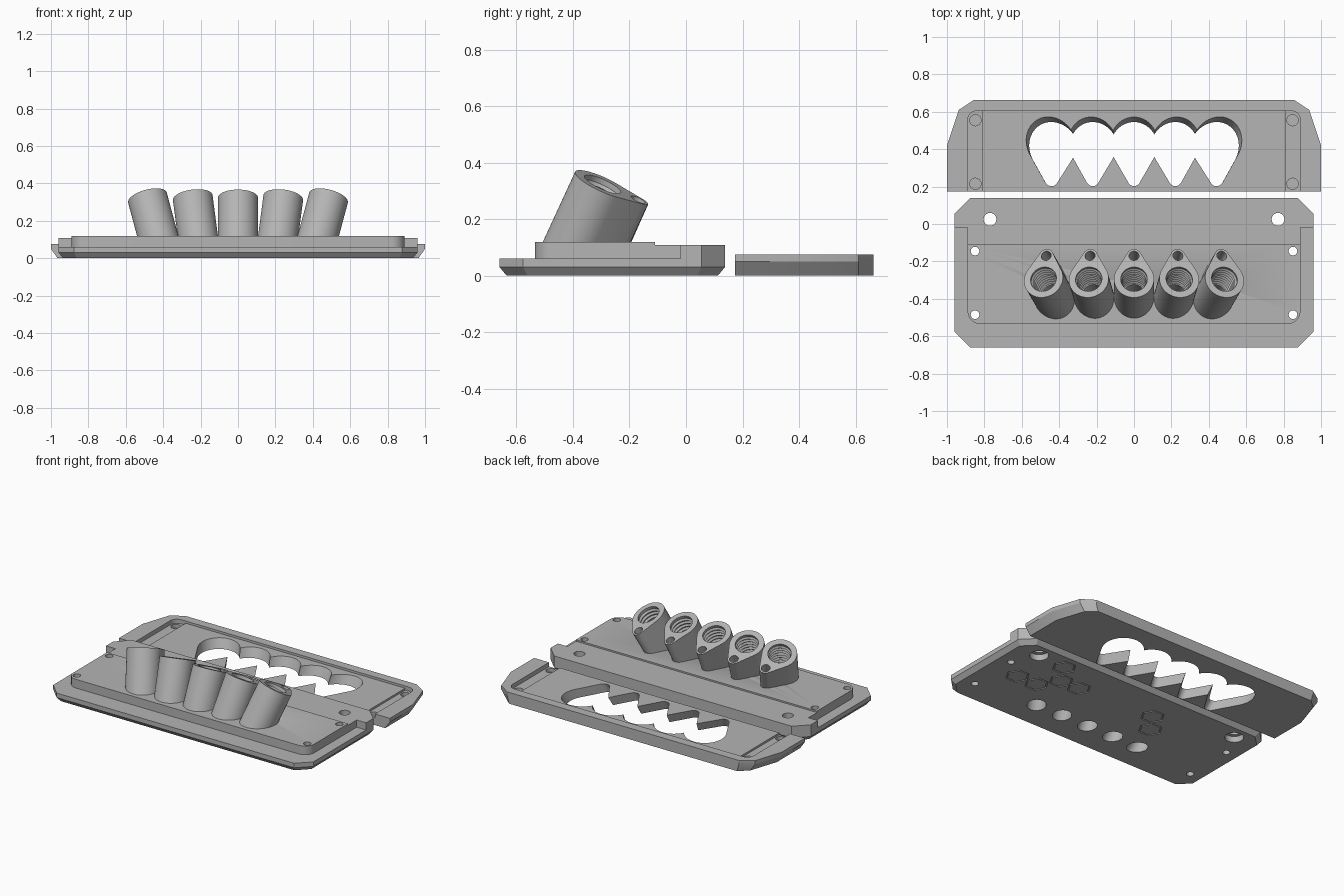
import bpy, bmesh
from math import sin, cos, acos, pi, radians
from mathutils import Matrix, Vector, Euler

if "Cube" in bpy.data.objects:
    bpy.data.objects.remove(bpy.data.objects["Cube"])

grey = bpy.data.materials.new("plain_grey")
grey.use_nodes = True
GREY = (0.46, 0.46, 0.46, 1)
grey.diffuse_color = GREY
grey.node_tree.nodes["Principled BSDF"].inputs["Base Color"].default_value = GREY


# ---------- helpers ----------
def loft(name, rings, matrix=Matrix()):
    """Closed solid through stacked (outline, height) rings."""
    bm = bmesh.new()
    layers = [[bm.verts.new(matrix @ Vector((x, y, z))) for x, y in pts]
              for pts, z in rings]
    n = len(layers[0])
    for low, high in zip(layers, layers[1:]):
        for i in range(n):
            j = (i + 1) % n
            bm.faces.new((low[i], low[j], high[j], high[i]))
    bm.faces.new(layers[0][::-1])
    bm.faces.new(layers[-1])
    bmesh.ops.recalc_face_normals(bm, faces=bm.faces)
    mesh = bpy.data.meshes.new(name)
    bm.to_mesh(mesh)
    bm.free()
    mesh.materials.append(grey)
    ob = bpy.data.objects.new(name, mesh)
    bpy.context.collection.objects.link(ob)
    return ob


def prism(name, pts, z0, z1, matrix=Matrix()):
    return loft(name, [(pts, z0), (pts, z1)], matrix)


def arc(cx, cy, r, a0, a1, n):
    return [(cx + r * cos(a0 + (a1 - a0) * i / n), cy + r * sin(a0 + (a1 - a0) * i / n))
            for i in range(n + 1)]


def circle(r, cx=0, cy=0, n=32):
    return arc(cx, cy, r, 0, 2 * pi, n)[:-1]


def mirrored(half):
    """Complete an outline given its +x half, listed from front to back."""
    return half + [(-x, y) for x, y in reversed(half)]


def teardrop(big, small, dist, side=1):
    """Outline round a big circle at the origin and a small one along y."""
    a = acos((big - small) / dist)
    pts = arc(0, dist, small, pi / 2 - a, pi / 2 + a, 10)
    pts += arc(0, 0, big, pi / 2 + a, 5 * pi / 2 - a, 36)
    return [(x, side * y) for x, y in pts]


def boolean(ob, tool, operation="DIFFERENCE", keep=False):
    bpy.ops.object.select_all(action="DESELECT")
    bpy.context.view_layer.objects.active = ob
    ob.select_set(True)
    mod = ob.modifiers.new("cut", "BOOLEAN")
    mod.operation, mod.solver, mod.object = operation, "EXACT", tool
    bpy.ops.object.modifier_apply(modifier=mod.name)
    if not keep:
        bpy.data.objects.remove(tool)


def finish(ob):
    bpy.ops.object.select_all(action="DESELECT")
    bpy.context.view_layer.objects.active = ob
    ob.select_set(True)
    bpy.ops.object.shade_smooth_by_angle(angle=radians(30))


def tilt(x, y, z, fan):
    """Frame leaning back, and sideways by the fan angle."""
    lean = Matrix.Rotation(radians(-24), 4, "X")
    return Matrix.Translation((x, y, z)) @ Matrix.Rotation(radians(fan), 4, "Y") @ lean


# ---------- base plate: chamfered slab, raised deck and rear bar ----------
def plate_outline(inset):
    w, front, back, c = 0.96 - inset, -0.66 + inset, 0.138 - inset, 0.083 - inset * 0.4
    return mirrored([(w - c, front), (w, front + c), (w, back - c), (w - c, back)])


base = loft("base_plate", [(plate_outline(0.025), 0), (plate_outline(0), 0.03),
                           (plate_outline(0), 0.06)])
corner = arc(0.82, -0.465, 0.07, -pi / 2, 0, 8)
boolean(base, prism("deck", mirrored(corner + [(0.89, -0.11)]), 0.04, 0.118), "UNION")
boolean(base, prism("step", mirrored([(0.89, -0.2), (0.89, 0.03)]), 0.04, 0.108), "UNION")
rear = mirrored([(0.96, -0.02), (0.96, 0.055), (0.877, 0.138)])
boolean(base, prism("rear_bar", rear, 0.04, 0.108), "UNION")

# screw holes, with counterbores under the rear pair
for s in (-1, 1):
    for y in (-0.145, -0.485):
        boolean(base, prism("hole", circle(0.023, s * 0.85, y), -0.1, 0.3))
    boolean(base, prism("hole", circle(0.034, s * 0.77, 0.025), -0.1, 0.3))
    boolean(base, prism("counterbore", circle(0.058, s * 0.77, 0.025), -0.1, 0.04))

# hexagon grooves in the underside
for x, y in ((0.56, 0.01), (0.71, -0.25), (0.56, -0.25), (0.47, -0.125),
             (0.33, -0.125), (-0.23, -0.1), (-0.32, -0.228)):
    ring = prism("groove", circle(0.075, x, y, 6), -0.02, 0.008)
    boolean(ring, prism("core", circle(0.066, x, y, 6), -0.05, 0.05))
    boolean(base, ring)

# ---------- fanned nozzles with threaded bores ----------
thread = [(circle(0.058), -0.6), (circle(0.058), -0.2)]
for i in range(8):
    z = -0.2 + i * 0.024
    thread += [(circle(0.064), z + 0.001), (circle(0.073), z + 0.012)]
thread += [(circle(0.071), -0.004), (circle(0.071), 0.05)]

for i in range(-2, 3):
    frame = tilt(0.242 * i, -0.295, 0.323, 7.5 * i)
    nozzle = prism(f"nozzle_{i + 3}", teardrop(0.107, 0.038, 0.138), -0.3, 0, frame)
    # slide the lower ring along the axis until it lies flat inside the plate
    axis = frame.to_3x3() @ Vector((0, 0, 1))
    half = len(nozzle.data.vertices) // 2
    for v in nozzle.data.vertices[:half]:
        v.co += axis * ((0.05 - v.co.z) / axis.z)
    bore = loft("bore", thread, frame)
    boolean(base, bore, keep=True)
    boolean(nozzle, bore)
    boolean(nozzle, prism("pin_hole", circle(0.027, 0, 0.137), -0.16, 0.05, frame))
    finish(nozzle)
finish(base)


# ---------- cover: side-bevelled tray with recess and tilted openings ----------
def cover_outline(inset):
    return mirrored([(1 - inset, 0.173), (1 - inset, 0.42), (0.937 - inset, 0.61),
                     (0.855 - inset * 0.4, 0.664)])


cover = loft("cover", [(cover_outline(0.035), 0), (cover_outline(0), 0.05),
                       (cover_outline(0), 0.075)])
boolean(cover, prism("recess", mirrored([(0.82, 0.1), (0.82, 0.605)]), 0.06, 0.2))
for s in (-1, 1):
    slot = [(0.81, 0.605), (0.81, 0.1), (0.89, 0.1)] + arc(0.84, 0.555, 0.05, 0, pi / 2, 6)
    boolean(cover, prism("channel", [(s * x, y) for x, y in slot], 0.047, 0.2))
    for y in (0.215, 0.555):
        boolean(cover, prism("socket", circle(0.03, s * 0.848, y), 0.025, 0.2))
for i in range(-2, 3):
    frame = tilt(0.222 * i, 0.432, 0.06, 7.5 * i)
    boolean(cover, prism("opening", teardrop(0.128, 0.035, 0.175, -1), -0.3, 0.3, frame))
finish(cover)
